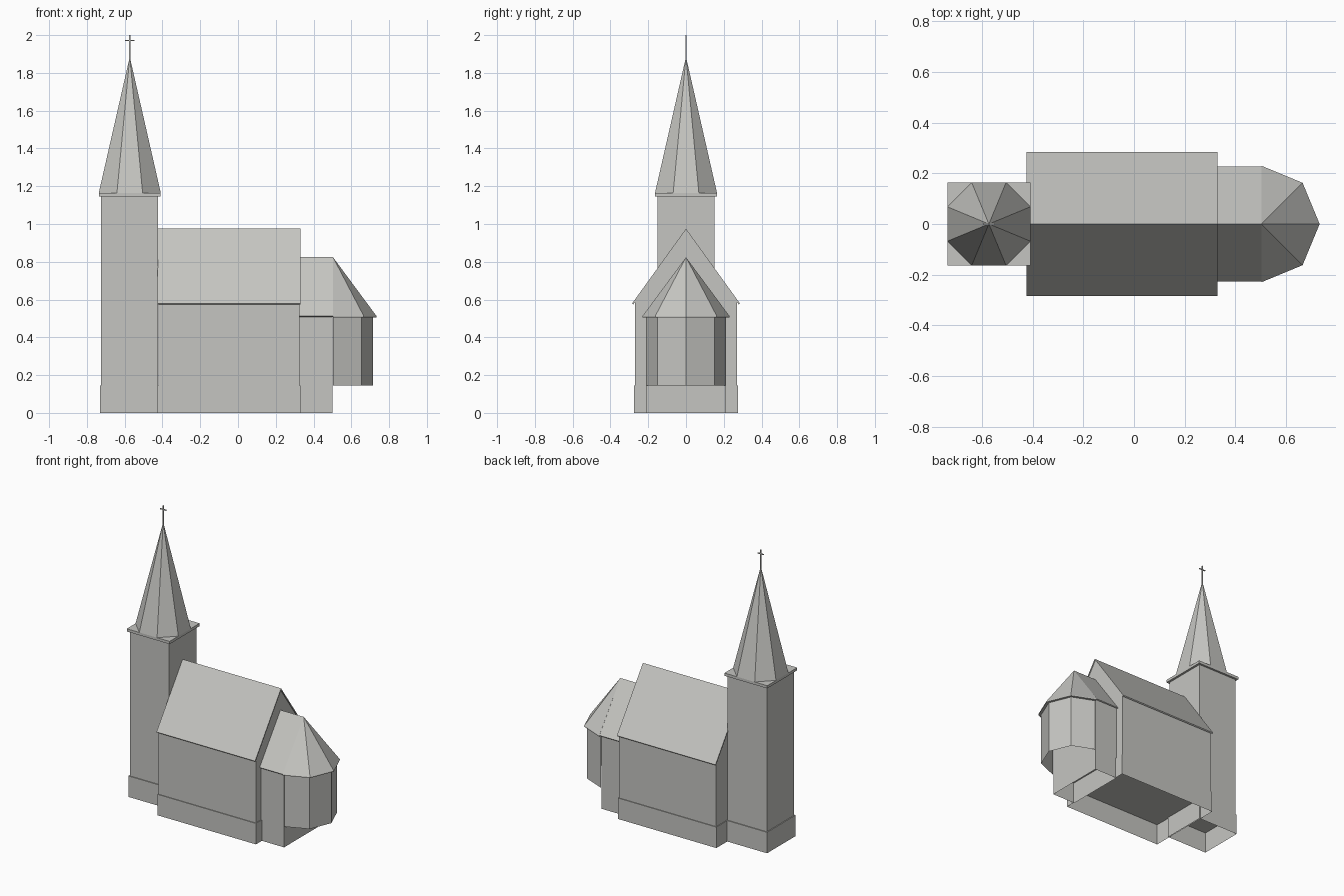
import bpy, bmesh, math

if "Cube" in bpy.data.objects:
    bpy.data.objects.remove(bpy.data.objects["Cube"])

stone = bpy.data.materials.new("stone grey")
COLOUR = (0.56, 0.56, 0.535, 1)
stone.diffuse_color = COLOUR
stone.use_nodes = True
stone.node_tree.nodes["Principled BSDF"].inputs["Base Color"].default_value = COLOUR


def make(name, verts, faces):
    bm = bmesh.new()
    vs = [bm.verts.new(v) for v in verts]
    for f in faces:
        bm.faces.new([vs[i] for i in f])
    bmesh.ops.recalc_face_normals(bm, faces=bm.faces)
    mesh = bpy.data.meshes.new(name)
    bm.to_mesh(mesh)
    bm.free()
    mesh.materials.append(stone)
    obj = bpy.data.objects.new(name, mesh)
    bpy.context.collection.objects.link(obj)
    return obj


def prism(name, lower, upper, caps=True):
    """Join two matching outlines; caps close both ends."""
    n = len(lower)
    faces = [(i, (i + 1) % n, n + (i + 1) % n, n + i) for i in range(n)]
    if caps:
        faces += [tuple(range(n)), tuple(range(n, 2 * n))]
    return make(name, list(lower) + list(upper), faces)


def rect(x0, x1, w, z):
    return [(x0, -w, z), (x1, -w, z), (x1, w, z), (x0, w, z)]


def box(name, x0, x1, w, z0, z1, caps=True):
    return prism(name, rect(x0, x1, w, z0), rect(x0, x1, w, z1), caps)


def along_x(name, profile, x0, x1):
    """Extrude a (y, z) profile along x."""
    return prism(name, [(x0, y, z) for y, z in profile], [(x1, y, z) for y, z in profile])


def gabled_body(name, x0, x1, w, z0, eave, ridge):
    return along_x(name, [(-w, z0), (w, z0), (w, eave), (0, ridge), (-w, eave)], x0, x1)


def roof_slab(name, x0, x1, w, eave, ridge, t):
    return along_x(name, [(-w, eave), (0, ridge), (w, eave),
                          (w - t / 2, eave - t / 2), (0, ridge - t), (t / 2 - w, eave - t / 2)], x0, x1)


def half_octagon(cx, r, z):
    angles = [math.radians(a) for a in range(-90, 91, 45)]
    return [(cx + r * math.cos(a), r * math.sin(a), z) for a in angles]


def plinth(name, x0, x1, w, inner):
    """Open-bottomed base band with a small ledge on top."""
    ix0, ix1, iw = inner
    prism(name, rect(x0, x1, w, 0), rect(x0, x1, w, BASE), caps=False)
    prism(name + "_ledge", rect(x0, x1, w, BASE), rect(ix0, ix1, iw, BASE), caps=False)


BASE = 0.145
TX = -0.573

# Tower with cap slab
plinth("tower_plinth", -0.73, -0.418, 0.156, (-0.724, -0.424, 0.15))
box("tower_body", -0.724, -0.424, 0.15, BASE, 1.146)
box("tower_cap", TX - 0.164, TX + 0.164, 0.164, 1.146, 1.165)

# Octagonal spire
R = 0.164 / math.cos(math.pi / 8)
ring = [(TX + R * math.cos(a), R * math.sin(a), 1.165)
        for a in [math.pi / 8 + i * math.pi / 4 for i in range(8)]]
make("spire", ring + [(TX, 0, 1.885)],
     [(i, (i + 1) % 8, 8) for i in range(8)] + [tuple(range(8))])

# Cross
box("cross_post", TX - 0.003, TX + 0.003, 0.003, 1.87, 2.0)
box("cross_bar", TX - 0.024, TX + 0.024, 0.003, 1.969, 1.975)

# Nave
plinth("nave_plinth", -0.425, 0.33, 0.275, (-0.42, 0.325, 0.27))
gabled_body("nave_body", -0.42, 0.325, 0.27, BASE, 0.588, 0.964)
roof_slab("nave_roof", -0.425, 0.33, 0.285, 0.58, 0.975, 0.012)

# Choir
box("choir_base", 0.325, 0.5, 0.21, 0, BASE, caps=False)
gabled_body("choir_body", 0.325, 0.5, 0.21, BASE, 0.524, 0.812)
roof_slab("choir_roof", 0.325, 0.503, 0.228, 0.513, 0.824, 0.01)

# Apse: open-bottomed half octagon with a faceted roof
wall_low, wall_top = half_octagon(0.503, 0.212, BASE), half_octagon(0.503, 0.212, 0.515)
make("apse_walls", wall_low + wall_top, [(i, i + 1, i + 6, i + 5) for i in range(4)])
rim_low, rim_top = half_octagon(0.503, 0.23, 0.506), half_octagon(0.503, 0.23, 0.513)
make("apse_roof", rim_low + rim_top + [(0.503, 0, 0.824)],
     [(i, i + 1, i + 6, i + 5) for i in range(4)]
     + [(i + 5, i + 6, 10) for i in range(4)]
     + [tuple(range(5)), (0, 5, 10, 9, 4)])
